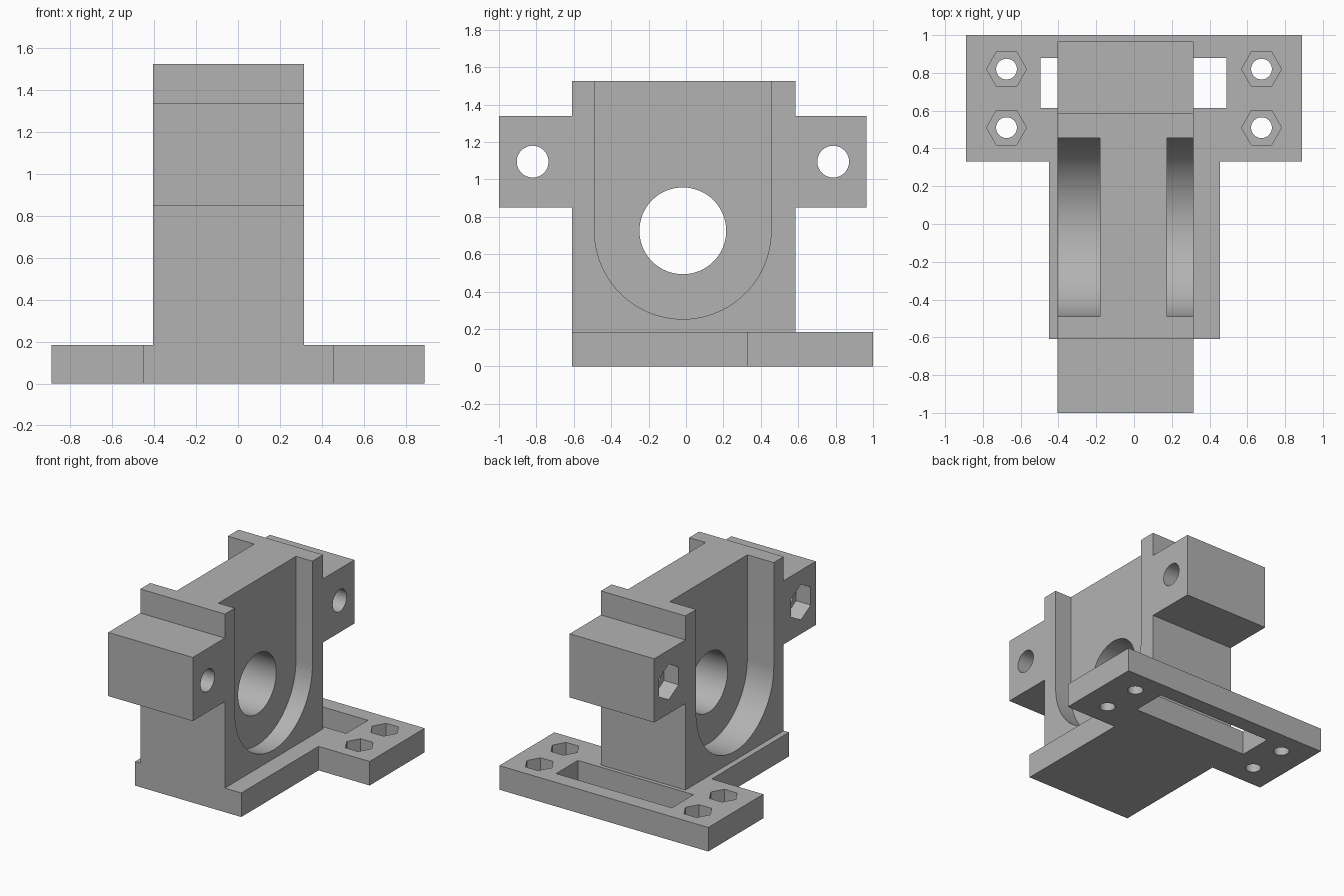
import bpy
import bmesh
from math import cos, sin, pi, radians
from mathutils import Vector

cube = bpy.data.objects.get("Cube")
if cube:
    bpy.data.objects.remove(cube, do_unlink=True)

grey = bpy.data.materials.new("plain_grey")
grey.use_nodes = True
grey.diffuse_color = (0.45, 0.45, 0.45, 1)
grey.node_tree.nodes["Principled BSDF"].inputs["Base Color"].default_value = grey.diffuse_color


def prism(name, outline, axis, start, end):
    """Extrude an outline along x (outline in y, z) or z (outline in x, y)."""
    bm = bmesh.new()
    place = (lambda a, b: (start, a, b)) if axis == "x" else (lambda a, b: (a, b, start))
    face = bm.faces.new([bm.verts.new(place(a, b)) for a, b in outline])
    new = bmesh.ops.extrude_face_region(bm, geom=[face])["geom"]
    shift = Vector((end - start, 0, 0)) if axis == "x" else Vector((0, 0, end - start))
    bmesh.ops.translate(bm, vec=shift, verts=[v for v in new if isinstance(v, bmesh.types.BMVert)])
    bmesh.ops.recalc_face_normals(bm, faces=bm.faces)
    mesh = bpy.data.meshes.new(name)
    bm.to_mesh(mesh)
    bm.free()
    mesh.materials.append(grey)
    obj = bpy.data.objects.new(name, mesh)
    bpy.context.collection.objects.link(obj)
    return obj


def ring(a, b, radius, sides=48, turn=0.0):
    return [(a + radius * cos(turn + 2 * pi * i / sides),
             b + radius * sin(turn + 2 * pi * i / sides)) for i in range(sides)]


def rect(a0, a1, b0, b1):
    return [(a0, b0), (a1, b0), (a1, b1), (a0, b1)]


def cut(obj, *args):
    cutter = prism("cutter", *args)
    cutter.hide_render = True
    mod = obj.modifiers.new("cut", "BOOLEAN")
    mod.operation = "DIFFERENCE"
    mod.solver = "EXACT"
    mod.object = cutter
    bpy.context.view_layer.objects.active = obj
    bpy.ops.object.modifier_apply(modifier=mod.name)
    bpy.data.objects.remove(cutter, do_unlink=True)


# T-shaped mounting base
BASE_TOP = 0.185
base = prism("mounting_base", [(-0.45, -0.61), (0.455, -0.61), (0.455, 0.33), (0.89, 0.33),
                               (0.89, 1), (-0.89, 1), (-0.89, 0.33), (-0.45, 0.33)],
             "z", 0, BASE_TOP)
cut(base, rect(-0.495, 0.49, 0.615, 0.88), "z", -0.1, 0.3)

# Bolt holes with hexagonal nut pockets
for x in (-0.675, 0.675):
    for y in (0.51, 0.82):
        cut(base, ring(x, y, 0.055), "z", -0.1, 0.3)
        cut(base, ring(x, y, 0.106, 6), "z", BASE_TOP - 0.1, 0.3)

# Upright housing with a clamping lug at each end
LEFT, RIGHT, TOP = 0.315, -0.405, 1.525
body = prism("bearing_housing", [(-0.61, BASE_TOP), (0.585, BASE_TOP), (0.585, 0.85),
                                 (0.965, 0.85), (0.965, 1.34), (0.585, 1.34), (0.585, TOP),
                                 (-0.61, TOP), (-0.61, 1.34), (-1, 1.34), (-1, 0.85),
                                 (-0.61, 0.85)], "x", RIGHT, LEFT)

# U-shaped pockets on both sides, and the shaft bore
CY, CZ, R = -0.017, 0.725, 0.472
u_shape = [(CY + R * cos(pi + pi * i / 48), CZ + R * sin(pi + pi * i / 48)) for i in range(49)]
u_shape += [(CY + R, 1.7), (CY - R, 1.7)]
cut(body, u_shape, "x", 0.175, 0.5)
cut(body, u_shape, "x", -0.6, -0.18)
cut(body, ring(CY, CZ, 0.232, 64), "x", -0.6, 0.6)

# Lug bolt holes with nut pockets on the right side
for y in (-0.82, 0.787):
    cut(body, ring(y, 1.095, 0.085), "x", -0.6, 0.6)
    cut(body, ring(y, 1.095, 0.137, 6, pi / 2), "x", -0.6, RIGHT + 0.125)

# Smooth the round walls, keep edges sharp
for obj in (base, body):
    bpy.ops.object.select_all(action="DESELECT")
    obj.select_set(True)
    bpy.context.view_layer.objects.active = obj
    bpy.ops.object.shade_smooth_by_angle(angle=radians(30))
